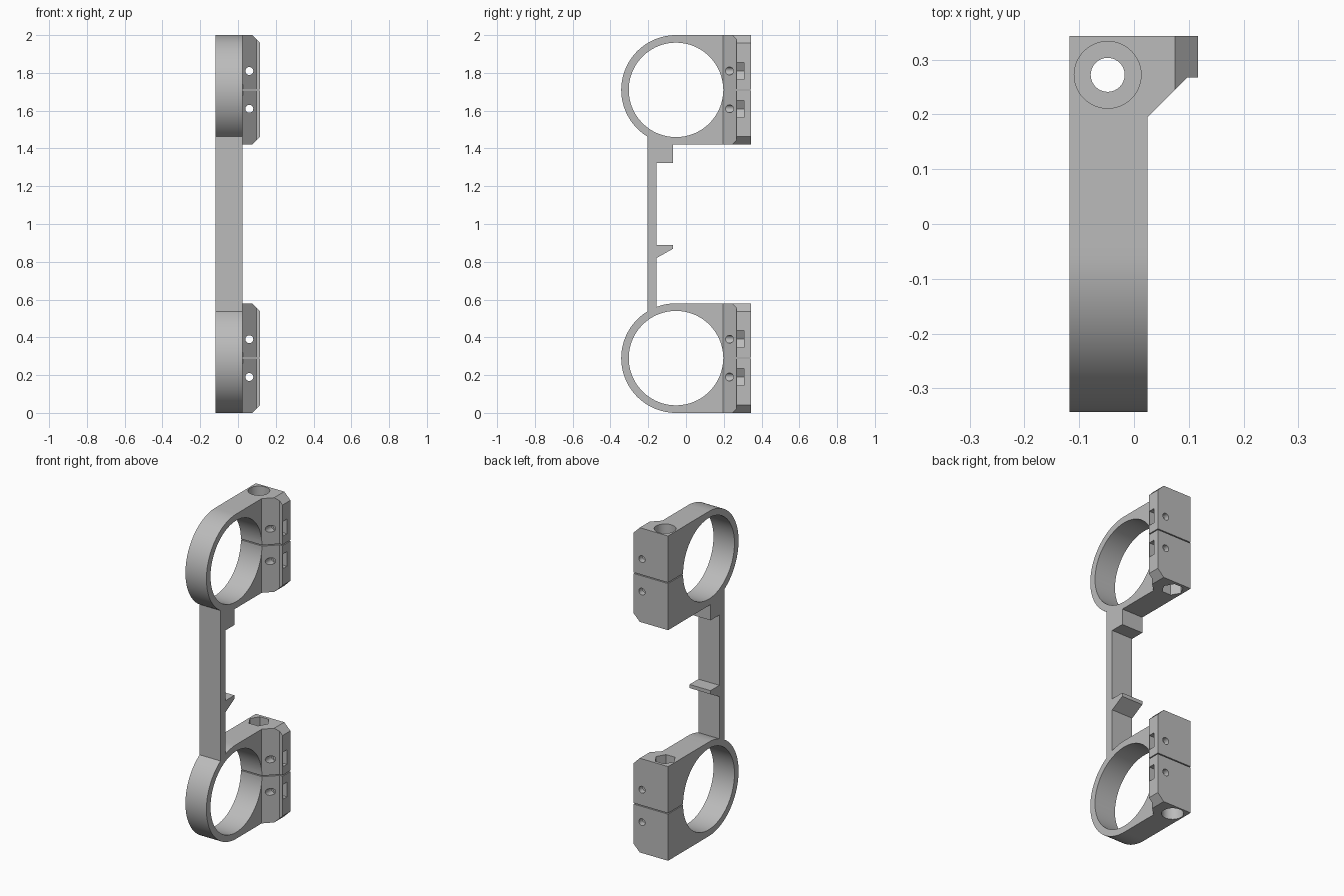
import bpy, bmesh, math
from mathutils import Matrix, Vector

if "Cube" in bpy.data.objects:
    bpy.data.objects.remove(bpy.data.objects["Cube"])

X0, X1, X2 = -0.118, 0.025, 0.117      # body sides and lug side
YC, YB = -0.053, 0.343                 # ring centre and back face
R_OUT, R_IN = 0.29, 0.25

grey = bpy.data.materials.new("light grey")
grey.diffuse_color = (0.5, 0.5, 0.5, 1)
grey.use_nodes = True
grey.node_tree.nodes["Principled BSDF"].inputs["Base Color"].default_value = grey.diffuse_color


def prism(name, pts, axis, a, b):
    """Extrude a 2D outline along x (pts are y,z), y (x,z) or z (x,y)."""
    place = {"x": lambda p, t: (t, p[0], p[1]),
             "y": lambda p, t: (p[0], t, p[1]),
             "z": lambda p, t: (p[0], p[1], t)}[axis]
    bm = bmesh.new()
    lo = [bm.verts.new(place(p, a)) for p in pts]
    hi = [bm.verts.new(place(p, b)) for p in pts]
    bm.faces.new(lo)
    bm.faces.new(hi)
    n = len(pts)
    for i in range(n):
        bm.faces.new((lo[i], lo[(i + 1) % n], hi[(i + 1) % n], hi[i]))
    bmesh.ops.recalc_face_normals(bm, faces=bm.faces)
    me = bpy.data.meshes.new(name)
    bm.to_mesh(me)
    bm.free()
    ob = bpy.data.objects.new(name, me)
    bpy.context.collection.objects.link(ob)
    me.materials.append(grey)
    return ob


def circle(u, v, r, n=32):
    return [(u + r * math.cos(2 * math.pi * i / n),
             v + r * math.sin(2 * math.pi * i / n)) for i in range(n)]


def rect(u0, v0, u1, v1):
    return [(u0, v0), (u1, v0), (u1, v1), (u0, v1)]


def combine(target, tool, operation):
    """Apply a boolean and remove the tool."""
    mod = target.modifiers.new("cut", "BOOLEAN")
    mod.operation, mod.solver, mod.object = operation, "EXACT", tool
    dg = bpy.context.evaluated_depsgraph_get()
    me = bpy.data.meshes.new_from_object(target.evaluated_get(dg))
    target.modifiers.clear()
    target.data = me
    bpy.data.objects.remove(tool)


def clamp(name):
    """Split ring clamp centred on z = 0 with the bolt head at the top."""
    arc = [(YC + R_OUT * math.cos(t), R_OUT * math.sin(t))
           for t in (math.pi * (0.5 + i / 48) for i in range(49))]
    ob = prism(name, arc + [(YB, -R_OUT), (YB, R_OUT)], "x", X0, X1)

    # side lug: tapered in plan, chamfered at top and bottom corners
    lug = prism("lug", [(0, 0.17), (X1, 0.195), (0.097, 0.267), (X2, 0.267),
                        (X2, YB), (0, YB)], "z", -R_OUT, R_OUT)
    c = 0.042
    shape = prism("lug_shape", [(-0.1, -R_OUT), (X2 - c, -R_OUT), (X2, c - R_OUT),
                                (X2, R_OUT - c), (X2 - c, R_OUT), (-0.1, R_OUT)],
                  "y", 0, 0.5)
    combine(lug, shape, "INTERSECT")
    combine(ob, lug, "UNION")

    cutters = [
        prism("bore", circle(YC, 0, R_IN, 96), "x", -0.5, 0.5),
        prism("split", rect(0.1, -0.003, 0.5, 0.003), "x", -0.5, 0.5),
        prism("bolt_hole", circle(-0.048, 0.272, 0.031), "z", -0.5, 0.5),
        prism("bolt_head", circle(-0.048, 0.272, 0.061, 48), "z", R_OUT - 0.07, 0.5),
        prism("bolt_nut", circle(-0.048, 0.272, 0.061, 6), "z", -0.5, 0.07 - R_OUT),
    ]
    # cross screws with side-loaded nut slots
    for z in (-0.1, 0.1):
        cutters.append(prism("screw_hole", circle(0.06, z, 0.021, 24), "y", 0.1, 0.5))
        slot = [(0.008, z), (0.034, z - 0.045), (0.3, z - 0.045),
                (0.3, z + 0.045), (0.034, z + 0.045)]
        cutters.append(prism("nut_slot", slot, "y", 0.27, 0.308))
    for tool in cutters:
        combine(ob, tool, "DIFFERENCE")
    return ob


# upper clamp, and lower clamp mirrored so the nut recesses face each other
upper = clamp("upper_clamp")
lower = upper.copy()
lower.data = upper.data.copy()
lower.name = "lower_clamp"
bpy.context.collection.objects.link(lower)
upper.data.transform(Matrix.Translation((0, 0, 1.71)))
lower.data.transform(Matrix.Translation((0, 0, 0.29)) @ Matrix.Scale(-1, 4, Vector((0, 0, 1))))
lower.data.flip_normals()

# connecting strip with upper stop and lower hooked ledge in one profile
prism("connecting_strip", [
    (-0.205, 0.53), (-0.156, 0.53), (-0.156, 0.82), (-0.07, 0.868), (-0.07, 0.89),
    (-0.156, 0.89), (-0.156, 1.323), (-0.07, 1.323), (-0.07, 1.43),
    (-0.156, 1.47), (-0.205, 1.475)], "x", X0, X1)

# smooth round walls, keep edges sharp
for ob in bpy.context.scene.objects:
    bpy.ops.object.select_all(action="DESELECT")
    ob.select_set(True)
    bpy.context.view_layer.objects.active = ob
    bpy.ops.object.shade_smooth_by_angle(angle=math.radians(30))
